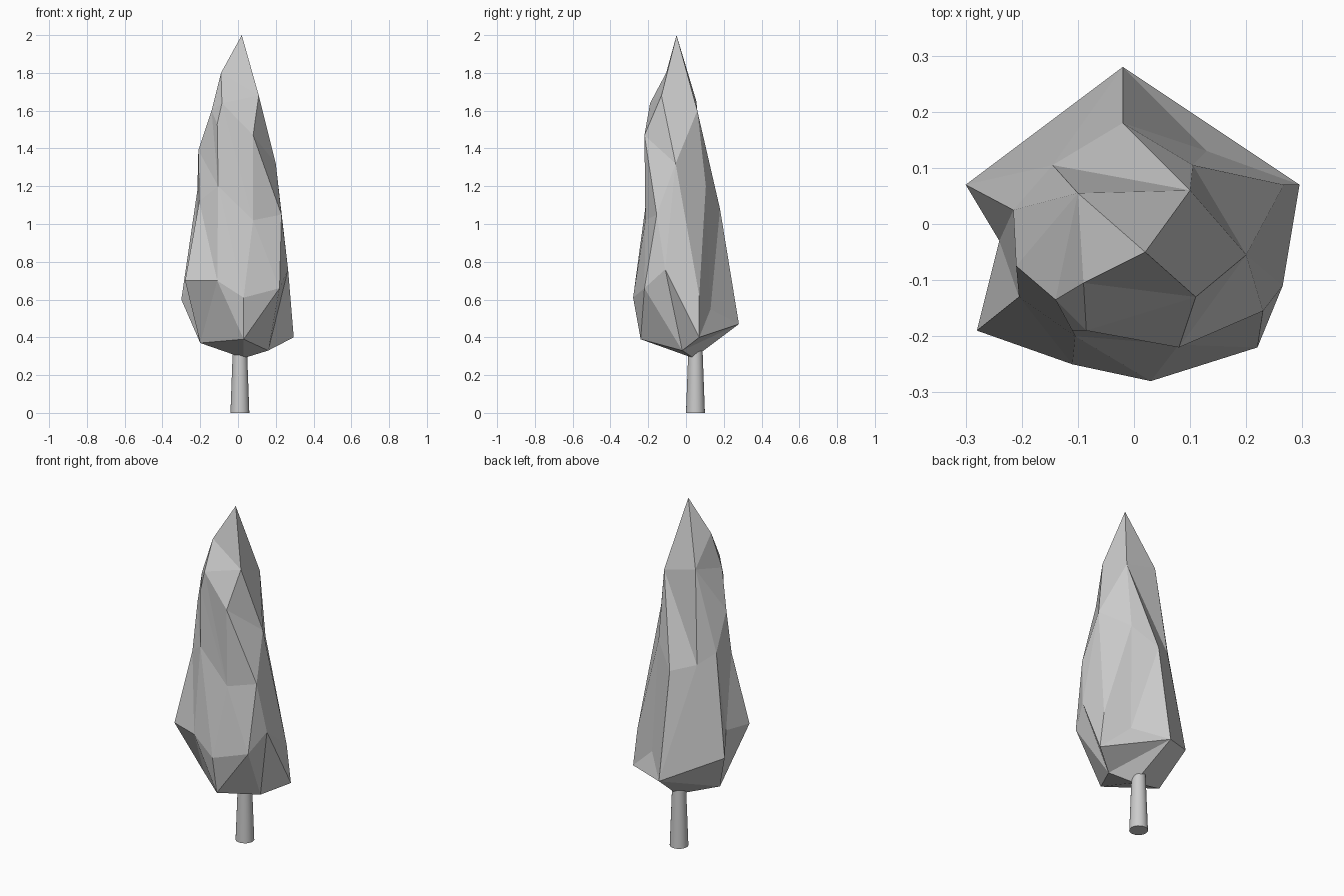
import bpy, bmesh
from math import sin, cos, atan2, radians
from mathutils import Vector

if "Cube" in bpy.data.objects:
    bpy.data.objects.remove(bpy.data.objects["Cube"])

# Corner points of the faceted crown, from the tip down
POINTS = [
    (0.02, -0.05, 2.0),
    # tip ring
    (-0.09, -0.105, 1.8), (0.11, -0.13, 1.68), (0.1, 0.06, 1.6), (-0.1, 0.055, 1.65),
    (-0.14, -0.135, 1.6), (-0.085, -0.19, 1.64),
    # shoulders
    (-0.11, -0.19, 1.53), (0.08, -0.22, 1.47), (-0.21, -0.075, 1.39), (0.2, -0.055, 1.32),
    # waist
    (0.105, 0.105, 1.2), (-0.02, 0.18, 1.08), (-0.145, 0.105, 1.12), (-0.215, 0.025, 1.18),
    (-0.205, -0.13, 1.12), (-0.105, -0.2, 1.2), (0.08, -0.215, 1.02), (0.23, -0.155, 1.05),
    # widest ring
    (0.265, -0.11, 0.76), (0.22, -0.22, 0.66), (0.03, -0.28, 0.61), (-0.11, -0.25, 0.7),
    (-0.28, -0.19, 0.7), (-0.24, -0.03, 0.71), (-0.3, 0.07, 0.6), (-0.02, 0.28, 0.47),
    (0.13, 0.13, 0.55), (0.267, 0.07, 0.62), (0.295, 0.07, 0.4),
    # underside
    (0.03, -0.24, 0.39), (-0.2, -0.03, 0.37), (0.16, -0.02, 0.33), (0.03, 0.04, 0.29),
]
LATITUDES = [(0.29, -90), (0.33, -65), (0.4, -50), (0.62, -28), (0.76, -20), (1.1, 0),
             (1.4, 18), (1.65, 42), (1.8, 60), (2.0, 90)]


def latitude(z):
    for (z0, a0), (z1, a1) in zip(LATITUDES, LATITUDES[1:]):
        if z <= z1:
            return radians(a0 + (a1 - a0) * (z - z0) / (z1 - z0))
    return radians(90)


def on_sphere(p):
    """Slightly untwisted position on a unit sphere, used to skin the points."""
    lat = latitude(p[2])
    lon = atan2(p[1] + 0.03, p[0]) + radians(50) * max(0, p[2] - 1.0)
    return Vector((cos(lat) * cos(lon), cos(lat) * sin(lon), sin(lat)))


def add_object(name, bm):
    bmesh.ops.recalc_face_normals(bm, faces=bm.faces[:])
    mesh = bpy.data.meshes.new(name)
    bm.to_mesh(mesh)
    bm.free()
    obj = bpy.data.objects.new(name, mesh)
    bpy.context.collection.objects.link(obj)
    return obj


# Crown: skin the points on a sphere, then move them to their real places
bm = bmesh.new()
target = {}
for p in POINTS:
    v = bm.verts.new(on_sphere(p))
    target[v] = p
bmesh.ops.convex_hull(bm, input=bm.verts[:])
for v, p in target.items():
    if v.is_valid:
        v.co = p
add_object("crown", bm)

# Trunk: slightly tapered round stem running up into the crown
bpy.ops.mesh.primitive_cone_add(vertices=24, radius1=0.05, radius2=0.036, depth=0.38,
                                location=(0.01, 0.05, 0.19))
trunk = bpy.context.object
trunk.name = "trunk"
bpy.ops.object.shade_smooth_by_angle()
